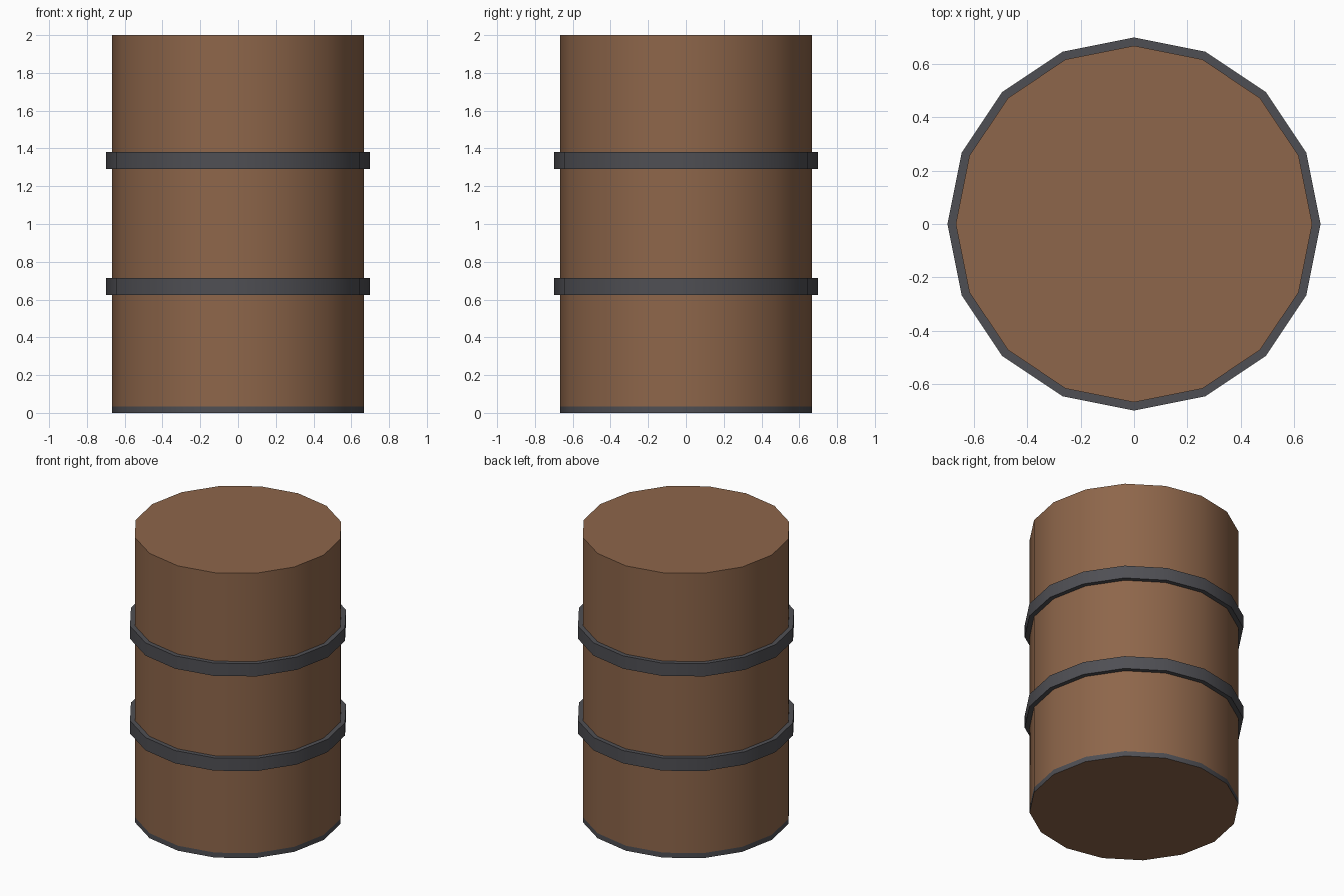
import bpy
import math

SIDES = 16
BODY_RADIUS = 0.667
HOOP_RADIUS = 0.698

if "Cube" in bpy.data.objects:
    bpy.data.objects.remove(bpy.data.objects["Cube"], do_unlink=True)


def material(name, rgb):
    mat = bpy.data.materials.new(name)
    mat.use_nodes = True
    mat.diffuse_color = (*rgb, 1)
    mat.node_tree.nodes["Principled BSDF"].inputs["Base Color"].default_value = (*rgb, 1)
    return mat


def lathe(name, profile, mats, closed=False):
    """Turn (radius, z) points, listed upwards on the outside, about z."""
    verts, faces = [], []
    for r, z in profile:
        for i in range(SIDES):
            a = math.tau * i / SIDES
            verts.append((r * math.cos(a), r * math.sin(a), z))
    count = len(profile)
    for k in range(count if closed else count - 1):
        low, high = k * SIDES, (k + 1) % count * SIDES
        for i in range(SIDES):
            j = (i + 1) % SIDES
            faces.append((low + i, low + j, high + j, high + i))
    if not closed:
        faces.append(tuple(reversed(range(SIDES))))
        faces.append(tuple(range((count - 1) * SIDES, count * SIDES)))
    mesh = bpy.data.meshes.new(name)
    mesh.from_pydata(verts, [], faces)
    for mat in mats:
        mesh.materials.append(mat)
    obj = bpy.data.objects.new(name, mesh)
    bpy.context.collection.objects.link(obj)
    bpy.ops.object.select_all(action="DESELECT")
    obj.select_set(True)
    bpy.context.view_layer.objects.active = obj
    bpy.ops.object.shade_smooth_by_angle(angle=math.radians(30))
    return obj


wood = material("brown wood", (0.27, 0.133, 0.069))
iron = material("dark iron", (0.078, 0.078, 0.088))

# Barrel body, with a narrow iron edge flush with the foot of the wall
body = lathe("barrel_body", [(BODY_RADIUS, z) for z in (0, 0.035, 2)], [wood, iron])
for face in body.data.polygons:
    if abs(face.normal.z) < 0.5 and face.center.z < 0.035:
        face.material_index = 1

# Two raised hoops
for name, z in (("lower_hoop", 0.67), ("upper_hoop", 1.335)):
    low, high, inner = z - 0.045, z + 0.045, BODY_RADIUS - 0.02
    lathe(name, [(inner, low), (HOOP_RADIUS, low), (HOOP_RADIUS, high), (inner, high)],
          [iron], closed=True)
